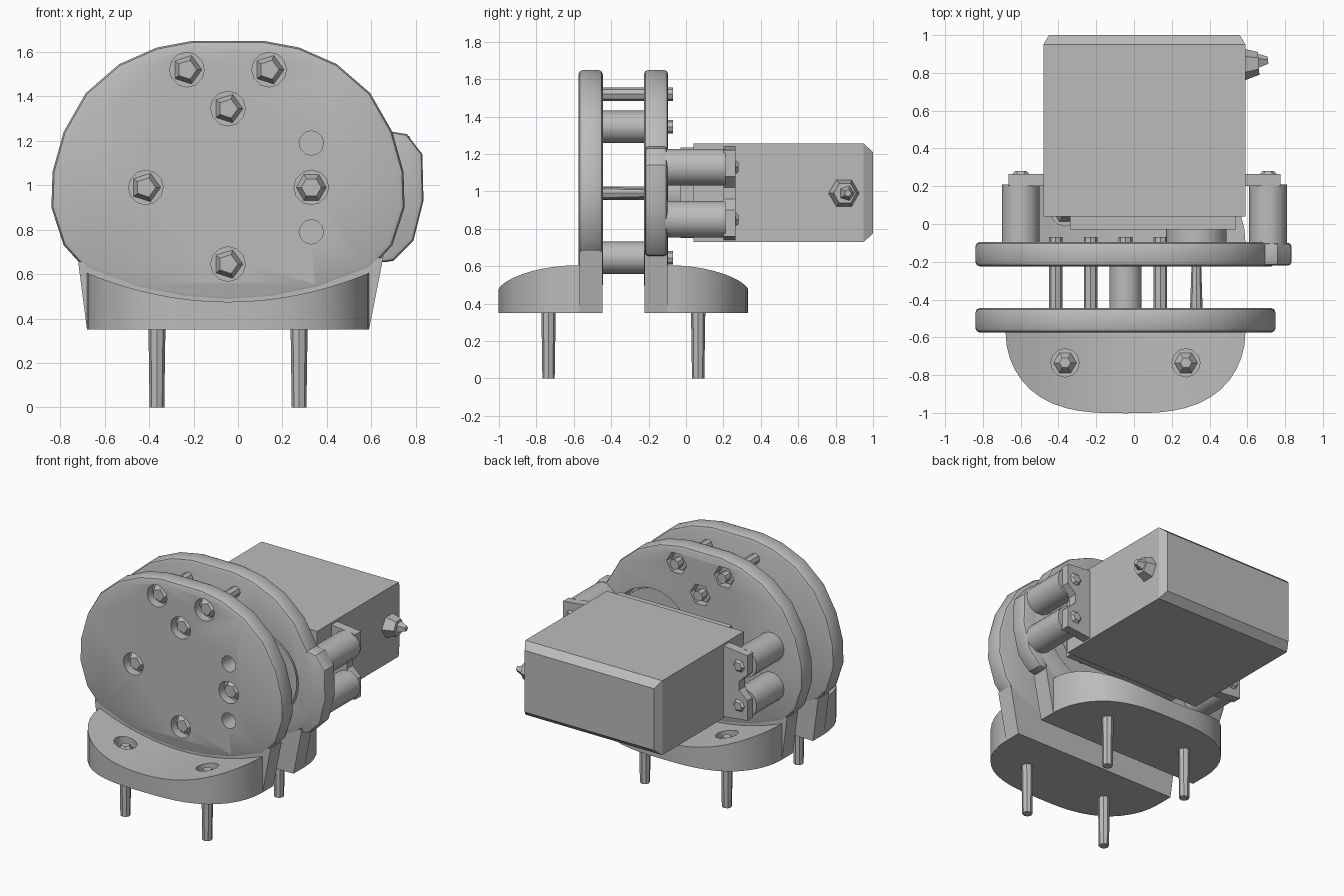
import bpy, bmesh, math
from mathutils import Vector

cube = bpy.data.objects.get("Cube")
if cube:
    bpy.data.objects.remove(cube, do_unlink=True)

grey = bpy.data.materials.new("plain_grey")
grey.use_nodes = True
grey.diffuse_color = (0.5, 0.5, 0.5, 1)
grey.node_tree.nodes["Principled BSDF"].inputs["Base Color"].default_value = (0.5, 0.5, 0.5, 1)

CX = -0.045     # symmetry axis of the plates
MID = -0.335    # plane halfway between the two plates


def finish(name, bm):
    bmesh.ops.recalc_face_normals(bm, faces=bm.faces)
    mesh = bpy.data.meshes.new(name)
    bm.to_mesh(mesh)
    bm.free()
    mesh.materials.append(grey)
    ob = bpy.data.objects.new(name, mesh)
    bpy.context.collection.objects.link(ob)
    return ob


def activate(ob):
    bpy.ops.object.select_all(action='DESELECT')
    ob.select_set(True)
    bpy.context.view_layer.objects.active = ob


def smooth(ob):
    activate(ob)
    bpy.ops.object.shade_smooth_by_angle(angle=math.radians(32))


def loft(name, rings):
    """Skin equal-length rings of points and cap both ends."""
    bm = bmesh.new()
    vs = [[bm.verts.new(p) for p in ring] for ring in rings]
    n = len(vs[0])
    for a, b in zip(vs, vs[1:]):
        for i in range(n):
            j = (i + 1) % n
            bm.faces.new((a[i], a[j], b[j], b[i]))
    bm.faces.new(vs[0])
    bm.faces.new(vs[-1])
    return finish(name, bm)


def prism(name, outline, y0, y1):
    return loft(name, [[(x, y, z) for x, z in outline] for y in (y0, y1)])


def rod(name, p0, p1, r0, r1=None, sides=12):
    p0, p1 = Vector(p0), Vector(p1)
    turn = (p1 - p0).to_track_quat('Z', 'Y')
    rings = []
    for p, r in ((p0, r0), (p1, r0 if r1 is None else r1)):
        angles = [2 * math.pi * i / sides for i in range(sides)]
        rings.append([p + turn @ Vector((r * math.cos(a), r * math.sin(a), 0)) for a in angles])
    ob = loft(name, rings)
    if sides > 6:
        smooth(ob)
    return ob


def rect(x0, x1, z0, z1):
    return [(x0, z0), (x1, z0), (x1, z1), (x0, z1)]


def apply_mod(ob, kind, **settings):
    mod = ob.modifiers.new(kind.lower(), kind)
    for key, value in settings.items():
        setattr(mod, key, value)
    activate(ob)
    bpy.ops.object.modifier_apply(modifier=mod.name)


def cut(ob, p0, p1, r, sides=12):
    cutter = rod("cutter", p0, p1, r, sides=sides)
    apply_mod(ob, 'BOOLEAN', operation='DIFFERENCE', solver='EXACT', object=cutter)
    bpy.data.objects.remove(cutter, do_unlink=True)


# Half outline of the rounded plates, from top to bottom
half = [(.16, 1.65), (.32, 1.62), (.49, 1.545), (.64, 1.415), (.74, 1.24), (.79, 1.06),
        (.795, .9), (.74, .73), (.64, .62), (.4, .53), (.2, .49)]
outline = [(CX + u, z) for u, z in half] + [(CX, .475)] + [(CX - u, z) for u, z in reversed(half)]

thin_screws = [(-.23, 1.52), (.14, 1.52), (-.415, .99)]
spacers = [(CX, 1.345), (CX, .645)]
shaft = (.33, .99)

for side, s in (("front", -1), ("back", 1)):
    inner, outer = MID + s * .11, MID + s * .24

    # Plate with softened rim, screw recesses and holes
    plate = prism(side + "_plate", outline, inner, outer)
    apply_mod(plate, 'BEVEL', width=.025, segments=2, limit_method='ANGLE',
              angle_limit=math.radians(50))
    recesses = thin_screws + spacers + ([shaft] if s < 0 else [])
    for x, z in recesses:
        cut(plate, (x, outer - s * .06, z), (x, outer + s * .1, z), .078, 12 if s < 0 else 6)
    if s < 0:
        for z in (1.19, .79):
            cut(plate, (shaft[0], inner + .1, z), (shaft[0], outer - .1, z), .055)
    else:
        cut(plate, (shaft[0], inner - .1, shaft[1]), (shaft[0], outer + .1, shaft[1]), .3, 32)
    smooth(plate)

    # Root block joining the plate to its foot
    prism(side + "_root", [(-.68, .35), (.59, .35), (.655, .68), (.35, .56), (CX, .5),
                           (-.45, .56), (-.72, .66)], inner + s * .002, outer - s * .005)

    # D-shaped foot with a hollowed top
    rings = []
    for i in range(25):
        k = math.sin(math.pi * (i / 24 - .5))
        x = CX + .635 * k
        y = MID + s * (.236 + .429 * math.sqrt(max(0, 1 - abs(k) ** 3)) + .002)
        top = .475 + .13 * k * k
        y_in = inner + s * .06
        rings.append([(x, y_in, .35), (x, y, .35), (x, y, top), (x, y_in, top)])
    foot = loft(side + "_foot", rings)

    # Mounting screws standing below the foot
    py = MID + s * .4
    for x in (-.365, .275):
        cut(foot, (x, py, .45), (x, py, .8), .075)
        rod(side + "_foot_screw", (x, py, 0), (x, py, .47), .033, .04, sides=8)
        rod(side + "_foot_screw_head", (x, py, .44), (x, py, .495), .068, .03, sides=6)
    smooth(foot)

# Screws and spacers between the plates
for x, z in thin_screws + spacers:
    rod("plate_screw", (x, -.53, z), (x, -.07, z), .036, sides=8)
    rod("plate_screw_head", (x, -.51, z), (x, -.56, z), .07, .045, sides=5)
    rod("plate_nut", (x, -.16, z), (x, -.125, z), .062, sides=6)
for x, z in spacers:
    rod("spacer", (x, -.45, z), (x, -.21, z), .086)
rod("shaft_screw", (shaft[0], -.53, shaft[1]), (shaft[0], -.2, shaft[1]), .036, .025, sides=8)
rod("shaft_screw_head", (shaft[0], -.51, shaft[1]), (shaft[0], -.56, shaft[1]), .07, .045, sides=6)

# Widened lug of the back plate on its left
lug = prism("back_plate_lug", [(.64, .65), (.7, .66), (.79, .75), (.835, .93), (.83, 1.14),
                               (.76, 1.23), (.64, 1.25)], -.22, -.1)
apply_mod(lug, 'BEVEL', width=.02, segments=2, limit_method='ANGLE', angle_limit=math.radians(50))
smooth(lug)

# Motor body with chamfered rear end, gearbox, hub and output disc
loft("motor_body", [[(x, y, z) for x, z in rect(-.48 + dx, .59 - dx, .73 + dz, 1.255 - dz)]
                    for y, dx, dz in ((.04, 0, 0), (.95, 0, 0), (1, .03, .045))])
prism("gearbox_face", rect(-.34, .54, .75, 1.235), -.03, .045)
rod("output_hub", (shaft[0], -.15, shaft[1]), (shaft[0], -.02, shaft[1]), .16, sides=20)
rod("output_disc", (shaft[0], -.215, shaft[1]), (shaft[0], -.14, shaft[1]), .28, sides=32)

# Cable stub on the motor side
rod("cable_stub", (.58, .845, .99), (.66, .85, .99), .085, .06, sides=6)
rod("cable_end", (.65, .86, .99), (.71, .865, .99), .045, .02, sides=5)

# Motor ears, posts and ear screws
for side, s in (("right", -1), ("left", 1)):
    x_in, x_mid, x_out = (.055 + s * d for d in (.53, .655, .72))
    prism(side + "_ear", [(x_in, .74), (x_out, .76), (x_out, .9), (x_mid, .96), (x_mid, 1.02),
                          (x_out, 1.08), (x_out, 1.22), (x_in, 1.24)], .2, .265)
    for z in (.85, 1.13):
        rod(side + "_post", (x_mid, -.15, z), (x_mid, .21, z), .1, sides=14)
        rod(side + "_post_screw", (x_mid, .25, z), (x_mid, .28, z), .06, .03, sides=6)
